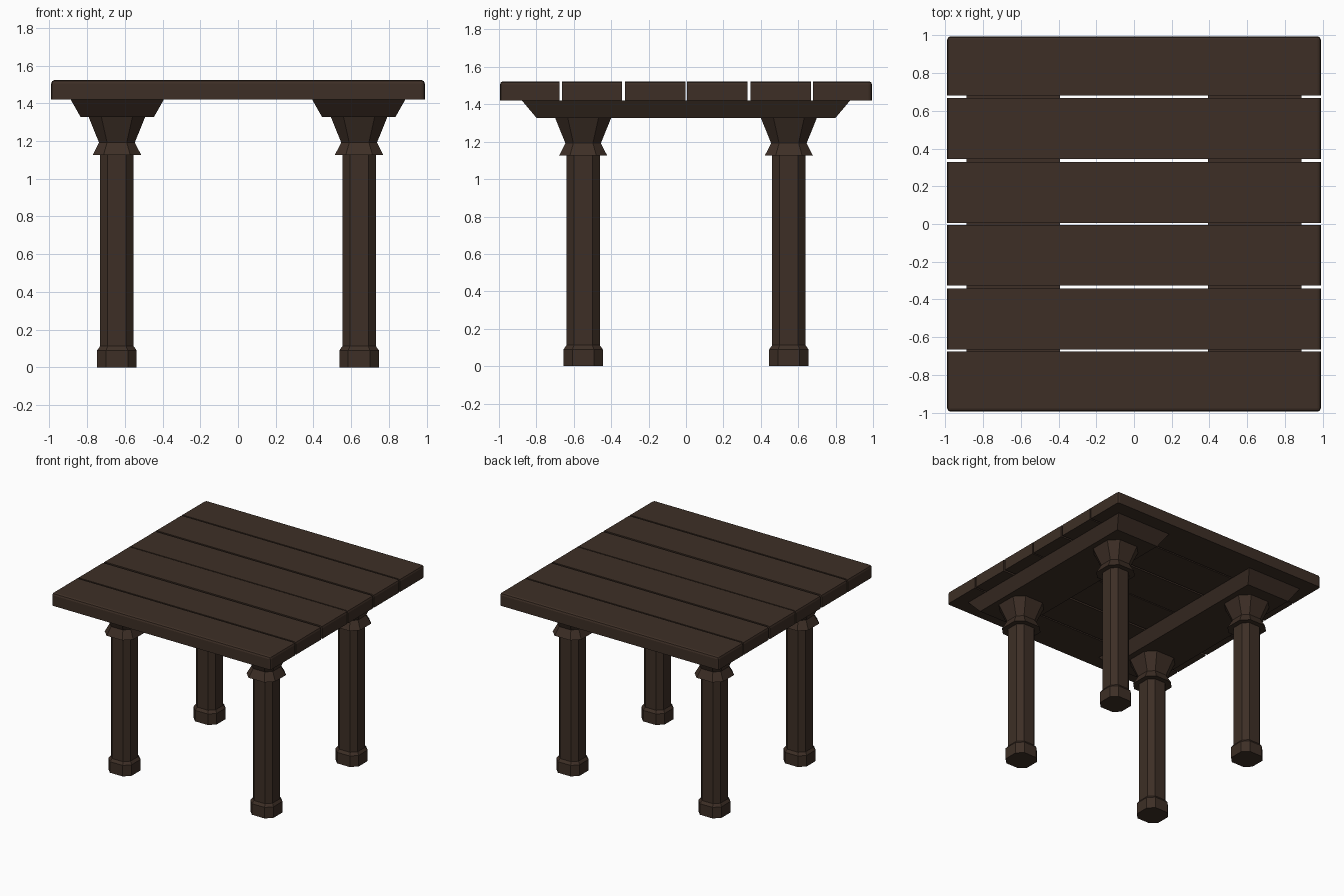
import bpy, bmesh

if "Cube" in bpy.data.objects:
    bpy.data.objects.remove(bpy.data.objects["Cube"])

wood = bpy.data.materials.new("dark brown wood")
wood.diffuse_color = (0.047, 0.028, 0.019, 1)
wood.use_nodes = True
wood.node_tree.nodes["Principled BSDF"].inputs["Base Color"].default_value = wood.diffuse_color


def finish(bm, name):
    bmesh.ops.recalc_face_normals(bm, faces=bm.faces[:])
    me = bpy.data.meshes.new(name)
    bm.to_mesh(me)
    bm.free()
    me.materials.append(wood)
    ob = bpy.data.objects.new(name, me)
    bpy.context.collection.objects.link(ob)
    return ob


def loft(bm, rings):
    """Skin a stack of equal-sized point rings and cap both ends."""
    vs = [[bm.verts.new(p) for p in r] for r in rings]
    n = len(vs[0])
    for a, b in zip(vs, vs[1:]):
        for i in range(n):
            j = (i + 1) % n
            bm.faces.new((a[i], a[j], b[j], b[i]))
    bm.faces.new(vs[0][::-1])
    bm.faces.new(vs[-1])


def rect(cx, hx, y0, y1, z):
    return [(cx - hx, y0, z), (cx + hx, y0, z), (cx + hx, y1, z), (cx - hx, y1, z)]


def octagon(cx, cy, r, z):
    f = r * 0.55  # half width of the flat sides
    pts = [(r, -f), (r, f), (f, r), (-f, r), (-r, f), (-r, -f), (-f, -r), (f, -r)]
    return [(cx + x, cy + y, z) for x, y in pts]


# Table top: six planks, rounded only along the outer rim
HX, Z0, Z1 = 0.99, 1.42, 1.523
cuts = [(-0.995, -0.677), (-0.664, -0.343), (-0.325, -0.004),
        (0.005, 0.329), (0.345, 0.668), (0.680, 0.995)]
for i, (y0, y1) in enumerate(cuts):
    bm = bmesh.new()
    loft(bm, [rect(0, HX, y0, y1, Z0), rect(0, HX, y0, y1, Z1)])
    rim = []
    for e in bm.edges:
        a, b = (v.co for v in e.verts)
        top = a.z > 1.5 and b.z > 1.5
        end = abs(a.x - b.x) < 0.01
        outer = abs(a.y) > 0.99 and abs(b.y) > 0.99
        vertical = abs(a.z - b.z) > 0.05
        if (top and (end or outer)) or (vertical and outer):
            rim.append(e)
    bmesh.ops.bevel(bm, geom=rim, offset=0.018, segments=2, profile=0.5, affect='EDGES')
    finish(bm, f"top_plank_{i + 1}")

# Tapered support beams under the planks
for side, sx in (("left", -1), ("right", 1)):
    bm = bmesh.new()
    loft(bm, [rect(sx * 0.64, 0.195, -0.80, 0.80, 1.328),
              rect(sx * 0.64, 0.247, -0.877, 0.877, Z0)])
    finish(bm, f"{side}_beam")

# Eight-sided legs: foot, shaft, flared collar, capital (radius, height)
profile = [(0.105, 0), (0.105, 0.09), (0.089, 0.112), (0.089, 1.125),
           (0.129, 1.125), (0.095, 1.192), (0.15, 1.328)]
for sx, xn in ((-1, "left"), (1, "right")):
    for sy, yn in ((-1, "front"), (1, "back")):
        bm = bmesh.new()
        loft(bm, [octagon(sx * 0.642, sy * 0.55, r, z) for r, z in profile])
        finish(bm, f"{yn}_{xn}_leg")
